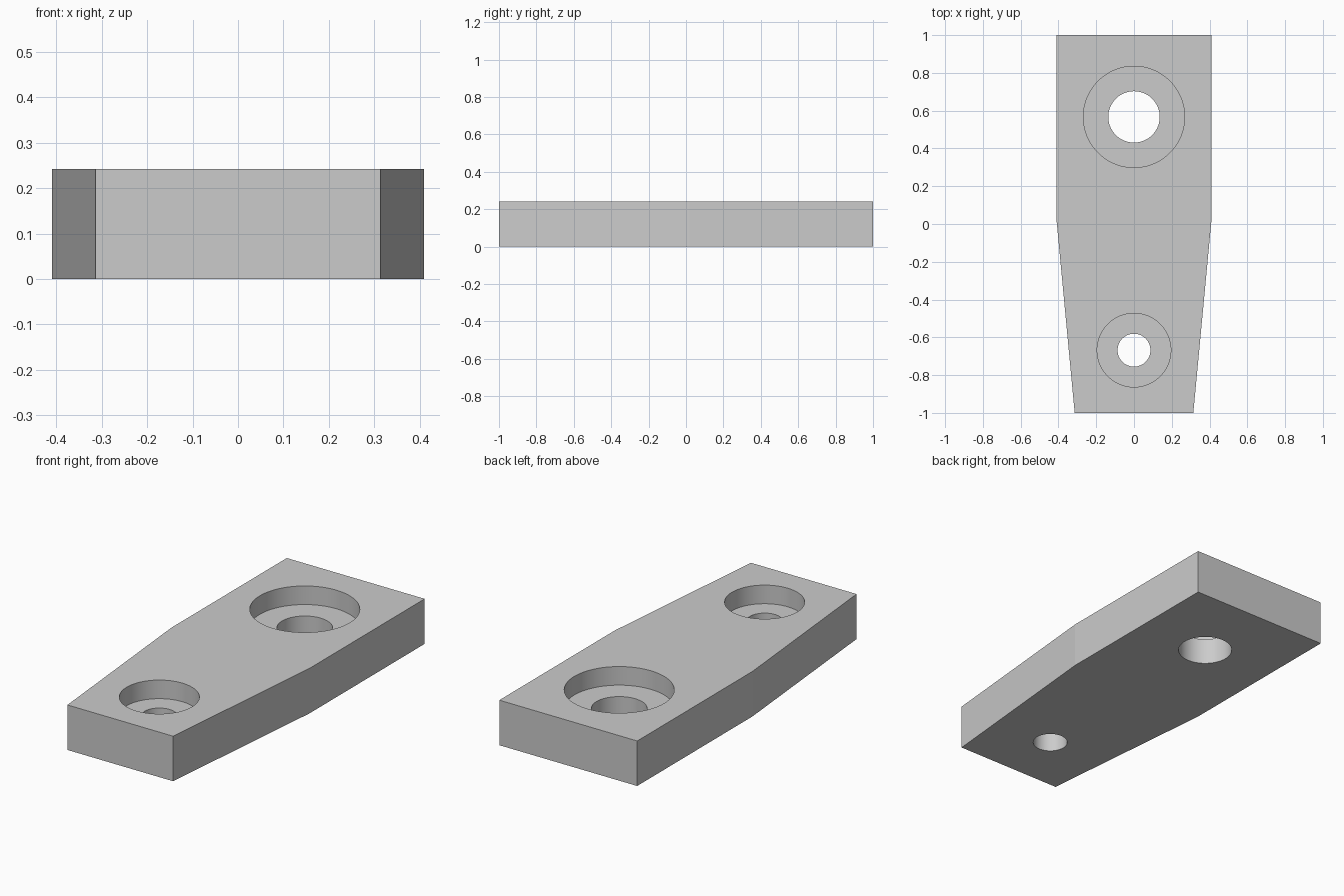
import bpy
import bmesh
import math

HEIGHT = 0.242
LEDGE = 0.142  # height of the counterbore floor

cube = bpy.data.objects.get("Cube")
if cube:
    bpy.data.objects.remove(cube, do_unlink=True)

grey = bpy.data.materials.new("light grey")
grey.use_nodes = True
colour = (0.6, 0.6, 0.6, 1)
grey.diffuse_color = colour
grey.node_tree.nodes["Principled BSDF"].inputs["Base Color"].default_value = colour


def add_object(name, bm):
    bmesh.ops.recalc_face_normals(bm, faces=bm.faces)
    mesh = bpy.data.meshes.new(name)
    bm.to_mesh(mesh)
    bm.free()
    mesh.materials.append(grey)
    obj = bpy.data.objects.new(name, mesh)
    bpy.context.collection.objects.link(obj)
    return obj


def select_only(obj):
    bpy.ops.object.select_all(action='DESELECT')
    obj.select_set(True)
    bpy.context.view_layer.objects.active = obj


def stepped_cutter(name, y, bore, counterbore, sides=96):
    """Solid of revolution: narrow bore below, wide counterbore above."""
    bm = bmesh.new()
    rings = []
    for r, z in ((bore, -0.1), (bore, LEDGE), (counterbore, LEDGE), (counterbore, HEIGHT + 0.1)):
        angles = [math.tau * i / sides for i in range(sides)]
        rings.append([bm.verts.new((r * math.cos(a), y + r * math.sin(a), z)) for a in angles])
    for low, high in zip(rings, rings[1:]):
        for i in range(sides):
            j = (i + 1) % sides
            bm.faces.new((low[i], low[j], high[j], high[i]))
    bm.faces.new(rings[0])
    bm.faces.new(rings[-1])
    obj = add_object(name, bm)
    obj.hide_render = True
    return obj


# Tapered plate: half outline mirrored across x, then extruded upward
half = [(0.314, -1), (0.41, 0.02), (0.41, 1)]
outline = half + [(-x, y) for x, y in reversed(half)]
bm = bmesh.new()
base = bm.faces.new([bm.verts.new((x, y, 0)) for x, y in outline])
top = bmesh.ops.extrude_face_region(bm, geom=[base], use_keep_orig=True)["geom"]
bmesh.ops.translate(bm, vec=(0, 0, HEIGHT),
                    verts=[v for v in top if isinstance(v, bmesh.types.BMVert)])
plate = add_object("tapered_plate", bm)

# Two counterbored holes
cutters = [
    stepped_cutter("large_hole_cutter", 0.567, 0.136, 0.268),
    stepped_cutter("small_hole_cutter", -0.668, 0.087, 0.195),
]
for cutter in cutters:
    mod = plate.modifiers.new(cutter.name, 'BOOLEAN')
    mod.operation = 'DIFFERENCE'
    mod.solver = 'EXACT'
    mod.object = cutter
    select_only(plate)
    bpy.ops.object.modifier_apply(modifier=mod.name)
    bpy.data.objects.remove(cutter, do_unlink=True)

# Smooth bore walls, crisp rims and corners
select_only(plate)
bpy.ops.object.shade_smooth_by_angle(angle=math.radians(5))
